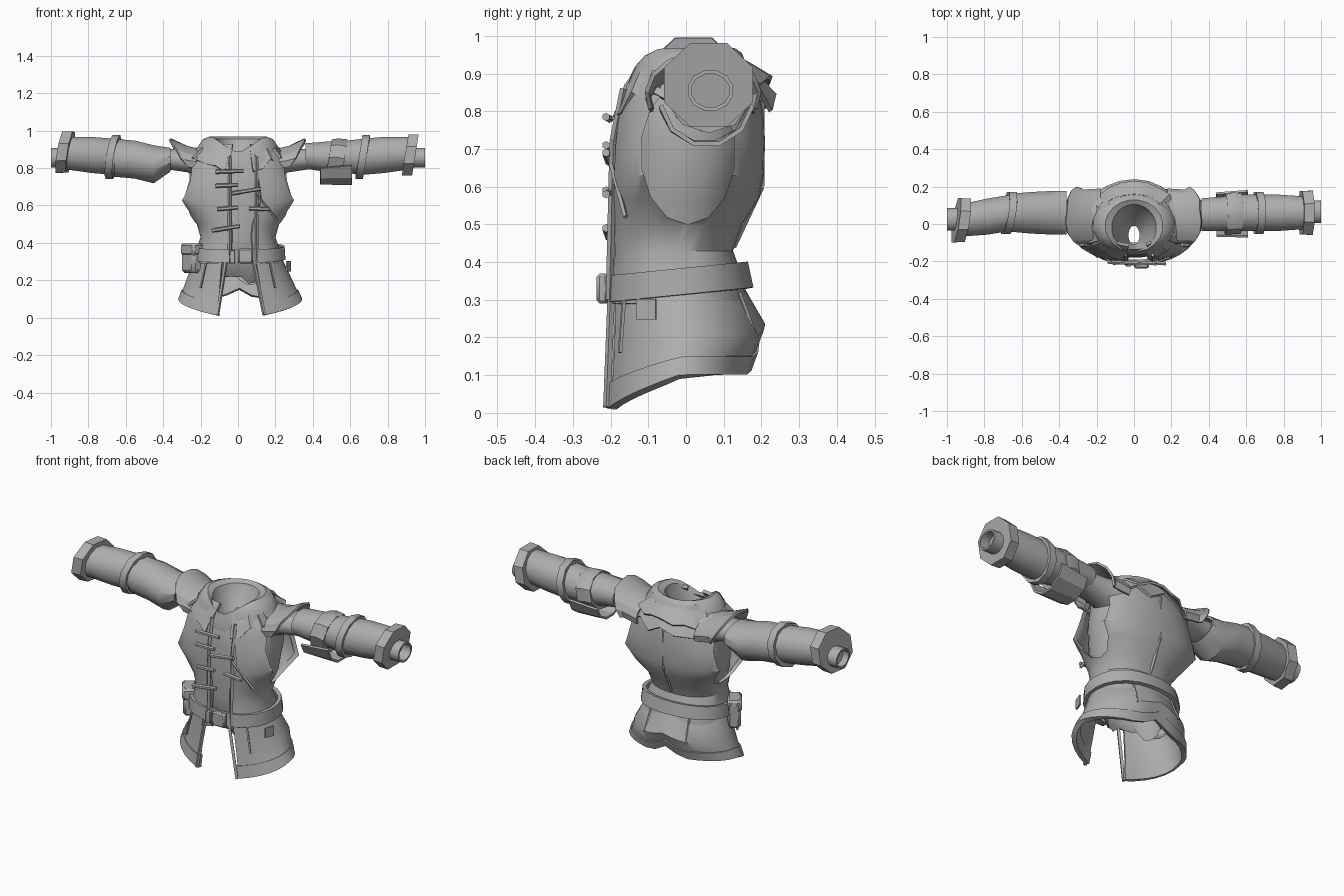
import bpy, bmesh, random
from math import sin, cos, radians, pi
from mathutils import Vector

random.seed(4)
if "Cube" in bpy.data.objects:
    bpy.data.objects.remove(bpy.data.objects["Cube"])

cloth = bpy.data.materials.new("grey cloth")
cloth.use_nodes = True
GREY = (0.42, 0.42, 0.42, 1)
cloth.diffuse_color = GREY
cloth.node_tree.nodes["Principled BSDF"].inputs["Base Color"].default_value = GREY


def finish(name, bm, thick=0, angle=38, cutter=None):
    bmesh.ops.recalc_face_normals(bm, faces=bm.faces)
    mesh = bpy.data.meshes.new(name)
    bm.to_mesh(mesh)
    bm.free()
    mesh.materials.append(cloth)
    ob = bpy.data.objects.new(name, mesh)
    bpy.context.collection.objects.link(ob)
    bpy.ops.object.select_all(action="DESELECT")
    bpy.context.view_layer.objects.active = ob
    ob.select_set(True)
    if thick:
        mod = ob.modifiers.new("thickness", "SOLIDIFY")
        mod.thickness, mod.offset = thick, -1
        bpy.ops.object.modifier_apply(modifier=mod.name)
    if cutter:
        mod = ob.modifiers.new("cut", "BOOLEAN")
        mod.operation, mod.object = "DIFFERENCE", cutter
        bpy.ops.object.modifier_apply(modifier=mod.name)
        bpy.data.objects.remove(cutter)
    bpy.ops.object.shade_smooth_by_angle(angle=radians(angle))
    return ob


def loft(name, rings, n=16, arc=None, axis="z", power=2, thick=0, warp=None,
         caps=False, angle=38, cutter=None):
    """Skin rings (position, centre u, centre v, radius u, radius v) along an axis."""
    bm = bmesh.new()
    a0, a1 = arc or (0, 360)
    count = n + 1 if arc else n
    rows = []
    for i, (p, cu, cv, ru, rv) in enumerate(rings):
        row = []
        for j in range(count):
            a = radians(a0 + (a1 - a0) * j / n) + (0 if arc else pi / n)
            c, s = cos(a), sin(a)
            k = (abs(c) ** power + abs(s) ** power) ** (-1 / power)
            u, v = cu + ru * c * k, cv + rv * s * k
            co = Vector((u, v, p)) if axis == "z" else Vector((p, u, v))
            row.append(bm.verts.new(warp(co, i, j) if warp else co))
        rows.append(row)
    for lo, hi in zip(rows, rows[1:]):
        for j in range(n):
            k = (j + 1) % count
            bm.faces.new((lo[j], lo[k], hi[k], hi[j]))
    if caps:
        bm.faces.new(rows[0])
        bm.faces.new(rows[-1])
    return finish(name, bm, thick, angle, cutter)


def block(name, centre, size, bevel=0.0, turn=0):
    bm = bmesh.new()
    bmesh.ops.create_cube(bm, size=1)
    bmesh.ops.scale(bm, vec=size, verts=bm.verts)
    if bevel:
        bmesh.ops.bevel(bm, geom=bm.edges[:], offset=bevel, segments=1, affect="EDGES")
    ob = finish(name, bm)
    ob.location = centre
    ob.rotation_euler.z = radians(turn)


def rod(name, a, b, r, sides=6):
    a, b = Vector(a), Vector(b)
    bm = bmesh.new()
    bmesh.ops.create_cone(bm, cap_ends=True, segments=sides, radius1=r, radius2=r,
                          depth=(b - a).length)
    ob = finish(name, bm)
    ob.location = (a + b) / 2
    ob.rotation_euler = (b - a).to_track_quat("Z", "Y").to_euler()


def body(z, rx, front, back):
    return (z, 0, (front + back) / 2, rx, (back - front) / 2)


# Undershirt with a ragged tail
def ragged_tail(co, i, j):
    if i == 0:
        co.z += random.uniform(0, 0.06)
    return co


loft("undershirt", [body(0.17, 0.14, -0.1, 0.1), body(0.3, 0.18, -0.165, 0.12),
                    body(0.43, 0.18, -0.175, 0.105), body(0.56, 0.23, -0.18, 0.15),
                    body(0.72, 0.25, -0.175, 0.18), body(0.84, 0.24, -0.16, 0.18),
                    body(0.88, 0.2, -0.135, 0.15)],
     n=24, power=2.3, warp=ragged_tail)

# Vest, open down the front, with oval armholes cut through the sides
arm_cutter = loft("armhole_cutter", [(-0.6, 0.005, 0.69, 0.125, 0.19), (0.6, 0.005, 0.69, 0.125, 0.19)],
                  n=14, axis="x", caps=True)
arm_cutter.hide_render = True
loft("vest", [body(0.29, 0.235, -0.205, 0.165), body(0.36, 0.225, -0.2, 0.15),
              body(0.43, 0.2, -0.195, 0.125), body(0.5, 0.22, -0.2, 0.15),
              body(0.57, 0.285, -0.2, 0.195), body(0.63, 0.345, -0.2, 0.207),
              body(0.72, 0.31, -0.195, 0.21), body(0.8, 0.28, -0.185, 0.205),
              body(0.87, 0.25, -0.165, 0.19), body(0.93, 0.18, -0.12, 0.16)],
     n=32, arc=(-69, 261), power=2.3, thick=0.018, cutter=arm_cutter)


# Skirt with a hem that falls towards the front and a notch at the back
def hem_height(co):
    notch = 0.05 * max(0, 1 - abs(co.x) / 0.09) if co.y > 0 else 0
    return 0.002 + 0.1 * min(1, max(0, (co.y + 0.215) / 0.2)) ** 0.7 + notch


def skirt_warp(co, i, j):
    t = (0.34 - co.z) / 0.34
    co.z = 0.34 + (hem_height(co) - 0.34) * t
    return co


def skirt_ring(t, grow=0.0):
    back = 0.15 + 0.06 * min(1, t / 0.55) - 0.04 * max(0, t - 0.55) / 0.45
    flat = body(0.34 * (1 - t), 0.225 + 0.1 * t + grow, -0.2 - 0.015 * t - grow, back + grow)
    return (flat[0], 0.012 * t, *flat[2:])


loft("skirt", [skirt_ring(t) for t in (0, 0.25, 0.55, 0.8, 0.98)], n=28,
     arc=(-66, 248), thick=0.015, warp=skirt_warp)
loft("skirt_hem", [skirt_ring(t, 0.007) for t in (0.8, 1)], n=28,
     arc=(-67, 249), thick=0.025, warp=skirt_warp)

# Front edging on the vest and the skirt, sewn darts and seams
for side, x, top, hem in (("right", -1, -0.045, -0.11), ("left", 1, 0.1, 0.14)):
    rod(side + "_skirt_edging", (top * 0.8 - 0.025 * (x < 0), -0.198, 0.32), (hem, -0.21, 0.015), 0.01, 4)
    rod(side + "_vest_edging", (top, -0.203, 0.3), (top, -0.193, 0.72), 0.01, 4)
    rod(side + "_neck_edging", (top, -0.193, 0.72), (top, -0.165, 0.86), 0.01, 4)
    rod(side + "_skirt_dart", (0.17 * x, -0.165, 0.3), (0.2 * x, -0.175, 0.16), 0.006, 4)
    rod(side + "_back_dart", (0.12 * x, 0.14, 0.32), (0.13 * x, 0.185, 0.2), 0.006, 4)
rod("chest_strap", (0.1, -0.198, 0.66), (0.21, -0.16, 0.52), 0.007, 4)
rod("back_seam", (0, 0.125, 0.44), (0, 0.2, 0.6), 0.008, 4)
rod("upper_back_seam", (0, 0.2, 0.6), (0, 0.2, 0.84), 0.008, 4)

# Toggles
for x0, z0, x1, z1 in ((-0.12, 0.78, 0.03, 0.785), (-0.12, 0.705, 0, 0.71),
                       (-0.03, 0.665, 0.12, 0.69), (-0.11, 0.58, 0, 0.59),
                       (0.06, 0.585, 0.17, 0.58), (-0.14, 0.465, 0.01, 0.49)):
    rod("toggle", (x0, -0.203, z0), (x1, -0.212, z1), 0.011)


# Belt, buckle, pouch and tag
def belt_tilt(co, i, j):
    co.z += 0.1 * co.y
    return co


loft("belt", [body(0.315, 0.255, -0.216, 0.18), body(0.385, 0.25, -0.212, 0.165)], n=24,
     thick=0.02, warp=belt_tilt, power=2.2)
block("buckle", (0.04, -0.222, 0.33), (0.08, 0.03, 0.08), 0.008)
block("buckle_tongue", (-0.03, -0.218, 0.325), (0.03, 0.02, 0.07), 0.004)
block("pouch", (-0.245, -0.08, 0.315), (0.07, 0.12, 0.15), 0.015, 35)
block("pouch_flap", (-0.245, -0.085, 0.365), (0.075, 0.125, 0.065), 0.012, 35)
block("belt_tag", (0.27, -0.105, 0.275), (0.008, 0.055, 0.055), 0, -20)


# Collar: a rolled cowl with a dipped front over draped layers
def cowl_fold(co, i, j):
    front = min(1, max(0, -co.y / 0.12))
    co.z -= 0.09 * front ** 2 * max(0, 1 - abs(co.x) / 0.15)
    return co


loft("cowl", [(0.87, 0, 0, 0.235, 0.17), (0.91, 0, 0, 0.22, 0.168), (0.955, 0, 0, 0.19, 0.15),
              (0.968, 0, -0.01, 0.155, 0.14), (0.955, 0, -0.02, 0.12, 0.125),
              (0.9, 0, -0.025, 0.1, 0.11), (0.8, 0, -0.06, 0.03, 0.05)],
     n=20, warp=cowl_fold)


def ragged_edge(co, i, j):
    if i == 0:
        co.z += random.uniform(-0.03, 0.03)
        co.x *= random.uniform(0.95, 1.05)
    return cowl_fold(co, i, j)


loft("upper_drape", [(0.87, 0, 0.01, 0.25, 0.22), (0.935, 0, 0, 0.19, 0.16)], n=14,
     arc=(-20, 200), thick=0.012, warp=ragged_edge, angle=25)
loft("lower_drape", [(0.83, 0, 0.01, 0.275, 0.23), (0.91, 0, 0, 0.22, 0.18)], n=14,
     arc=(-30, 210), thick=0.012, warp=ragged_edge, angle=25)
for name, arc in (("right_lapel", (200, 255)), ("left_lapel", (-70, -20))):
    loft(name, [(0.835, 0, 0, 0.255, 0.205), (0.945, 0, 0, 0.19, 0.155)], n=4, arc=arc,
         thick=0.015, warp=ragged_edge, angle=20)


# Sleeves, arm bands, cuffs and wrists
for side, m, lean in (("right", -1, 0.144), ("left", 1, 0)):
    def tube(part, rings, **kw):
        # Rings as distance from the middle, centre y, centre z, radius y, radius z
        return loft(side + "_" + part, [(m * r[0], *r[1:]) for r in rings], axis="x", **kw)

    def tilt(co, i, j):
        co.x += 0.16 * (co.z - 0.88) + lean * (co.y - 0.03)
        return co

    def slant_rim(co, i, j):
        if i == 2:
            co.x -= m * (0.55 * (0.96 - co.z) + random.uniform(-0.008, 0.008))
        return co

    wy, wz = (0.02, 0.885) if m < 0 else (0.06, 0.87)
    tube("shoulder", [(0.16, 0.05, 0.82, 0.12, 0.1), (0.27, 0.05, 0.84, 0.09, 0.065),
                      (0.4, 0.05, 0.85, 0.075, 0.055), (0.5, 0.05, 0.85, 0.08, 0.07)], n=12)
    tube("shoulder_cap", [(0.18, 0.04, 0.82, 0.15, 0.08), (0.27, 0.04, 0.835, 0.145, 0.085),
                          (0.36, 0.045, 0.845, 0.155, 0.115)],
         n=9, arc=(-20, 200), thick=0.012, warp=slant_rim, angle=25)
    if m < 0:
        tube("sleeve", [(0.36, 0.06, 0.845, 0.12, 0.065), (0.45, 0.06, 0.82, 0.12, 0.105),
                        (0.55, 0.06, 0.845, 0.115, 0.105), (0.66, 0.06, 0.855, 0.105, 0.105)],
             n=12, thick=0.012)
    else:
        tube("sleeve", [(0.36, 0.05, 0.865, 0.09, 0.07), (0.48, 0.055, 0.86, 0.095, 0.085),
                        (0.58, 0.06, 0.86, 0.1, 0.09), (0.67, 0.06, 0.86, 0.1, 0.1)],
             n=12, thick=0.012)
        tube("elbow_wrap", [(0.49, 0.055, 0.855, 0.11, 0.1), (0.525, 0.06, 0.86, 0.115, 0.1),
                            (0.575, 0.06, 0.85, 0.112, 0.105)], n=9, thick=0.02, warp=tilt)
        tube("elbow_flap", [(0.44, 0.05, 0.82, 0.11, 0.1), (0.61, 0.055, 0.84, 0.118, 0.125)],
             n=5, arc=(190, 350), thick=0.012, angle=20)
    tube("arm_band", [(0.65, 0.06, 0.86, 0.118, 0.118), (0.69, 0.06, 0.86, 0.118, 0.118)],
         n=10, thick=0.025, warp=tilt)
    tube("forearm", [(0.66, 0.06, 0.86, 0.1, 0.1), (0.78, (wy + 0.06) / 2, 0.87, 0.1, 0.1),
                     (0.92, wy, 0.88, 0.09, 0.09)], n=12, caps=True)
    tube("cuff", [(0.895, wy, wz, 0.125, 0.118), (0.95, wy, wz, 0.128, 0.12)],
         n=8, caps=True, warp=tilt)
    tube("wrist", [(0.93, wy + 0.005, 0.855, 0.062, 0.055), (1.0, wy + 0.005, 0.855, 0.062, 0.055)],
         n=12, thick=0.01)
